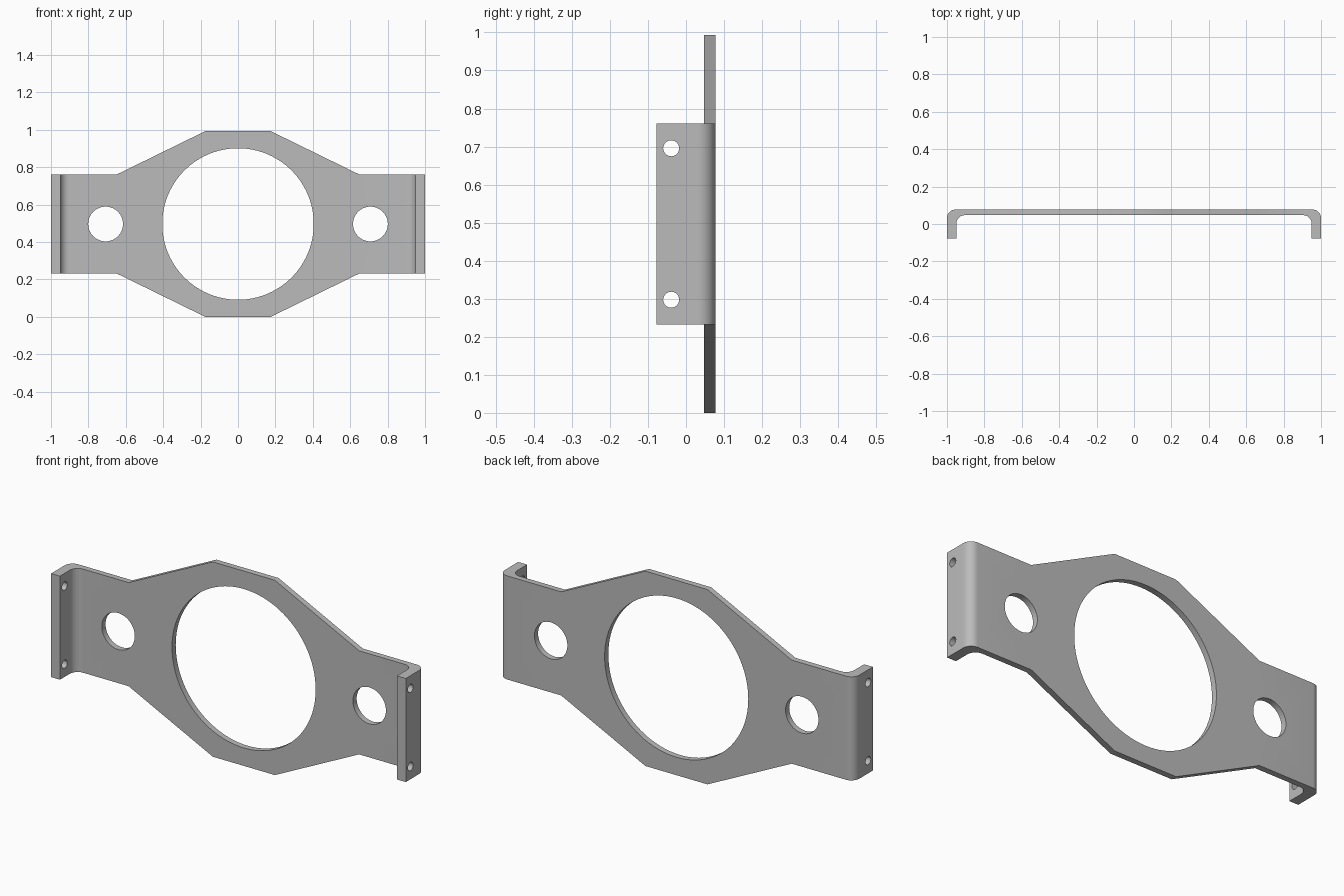
import bpy, bmesh, math
from mathutils import Matrix

cube = bpy.data.objects.get("Cube")
if cube:
    bpy.data.objects.remove(cube)

HEIGHT = 0.993
MID = HEIGHT / 2
ARM = 0.264            # half height of the end arms
FRONT, INNER, BACK = -0.077, 0.047, 0.077
FLANGE = 0.05
R_OUT, R_IN = 0.045, 0.045

metal = bpy.data.materials.new("grey metal")
metal.use_nodes = True
GREY = (0.5, 0.5, 0.5, 1)
metal.diffuse_color = GREY
metal.node_tree.nodes["Principled BSDF"].inputs["Base Color"].default_value = GREY


def add_object(name, bm):
    bmesh.ops.recalc_face_normals(bm, faces=bm.faces)
    mesh = bpy.data.meshes.new(name)
    bm.to_mesh(mesh)
    bm.free()
    mesh.materials.append(metal)
    obj = bpy.data.objects.new(name, mesh)
    bpy.context.collection.objects.link(obj)
    return obj


def prism(name, points, direction):
    bm = bmesh.new()
    face = bm.faces.new([bm.verts.new(p) for p in points])
    grown = bmesh.ops.extrude_face_region(bm, geom=[face])["geom"]
    verts = [v for v in grown if isinstance(v, bmesh.types.BMVert)]
    bmesh.ops.translate(bm, verts=verts, vec=direction)
    return add_object(name, bm)


def cylinder(name, centre, radius, depth, axis, sides):
    bm = bmesh.new()
    bmesh.ops.create_cone(bm, cap_ends=True, segments=sides, radius1=radius,
                          radius2=radius, depth=depth)
    turn = Matrix.Rotation(math.pi / 2, 4, axis)
    bmesh.ops.transform(bm, verts=bm.verts, matrix=Matrix.Translation(centre) @ turn)
    return add_object(name, bm)


def arc(cx, cy, r, steps=10):
    return [(cx + r * math.cos(a), cy + r * math.sin(a))
            for a in (math.pi / 2 * i / steps for i in range(steps + 1))]


# Bent strip: right half of the plan profile, mirrored to the other side
half = [(1 - FLANGE, FRONT), (1, FRONT)] + arc(1 - R_OUT, BACK - R_OUT, R_OUT)
inside = arc(1 - FLANGE - R_IN, INNER - R_IN, R_IN)[::-1]
right = inside + half
profile = right + [(-x, y) for x, y in reversed(right)]
bracket = prism("mounting_bracket", [(x, y, 0) for x, y in profile], (0, 0, HEIGHT))

# Stepped outline seen from the front
quarter = [(1.1, ARM), (0.65, ARM), (0.175, MID)]
upper = quarter + [(-x, z) for x, z in reversed(quarter)]
outline = upper + [(x, -z) for x, z in reversed(upper)]
trim = prism("outline_cutter", [(x, -0.3, MID + z) for x, z in outline], (0, 0.6, 0))

# Centre opening, arm holes and flange screw holes
cutters = [(trim, 'INTERSECT'),
           (cylinder("centre_cutter", (0, 0.06, MID), 0.405, 0.2, 'X', 96), 'DIFFERENCE')]
for side in (-1, 1):
    hole = cylinder("arm_hole_cutter", (side * 0.708, 0.06, MID), 0.093, 0.2, 'X', 48)
    cutters.append((hole, 'DIFFERENCE'))
    for end in (-1, 1):
        hole = cylinder("screw_hole_cutter", (side * 0.975, -0.039, MID + end * 0.199),
                        0.021, 0.2, 'Y', 32)
        cutters.append((hole, 'DIFFERENCE'))

bpy.ops.object.select_all(action='DESELECT')
bpy.context.view_layer.objects.active = bracket
bracket.select_set(True)
for cutter, operation in cutters:
    cutter.hide_render = True
    mod = bracket.modifiers.new("cut", 'BOOLEAN')
    mod.operation = operation
    mod.solver = 'EXACT'
    mod.object = cutter
    bpy.ops.object.modifier_apply(modifier=mod.name)
    bpy.data.objects.remove(cutter)

bpy.ops.object.shade_smooth_by_angle(angle=math.radians(30))
